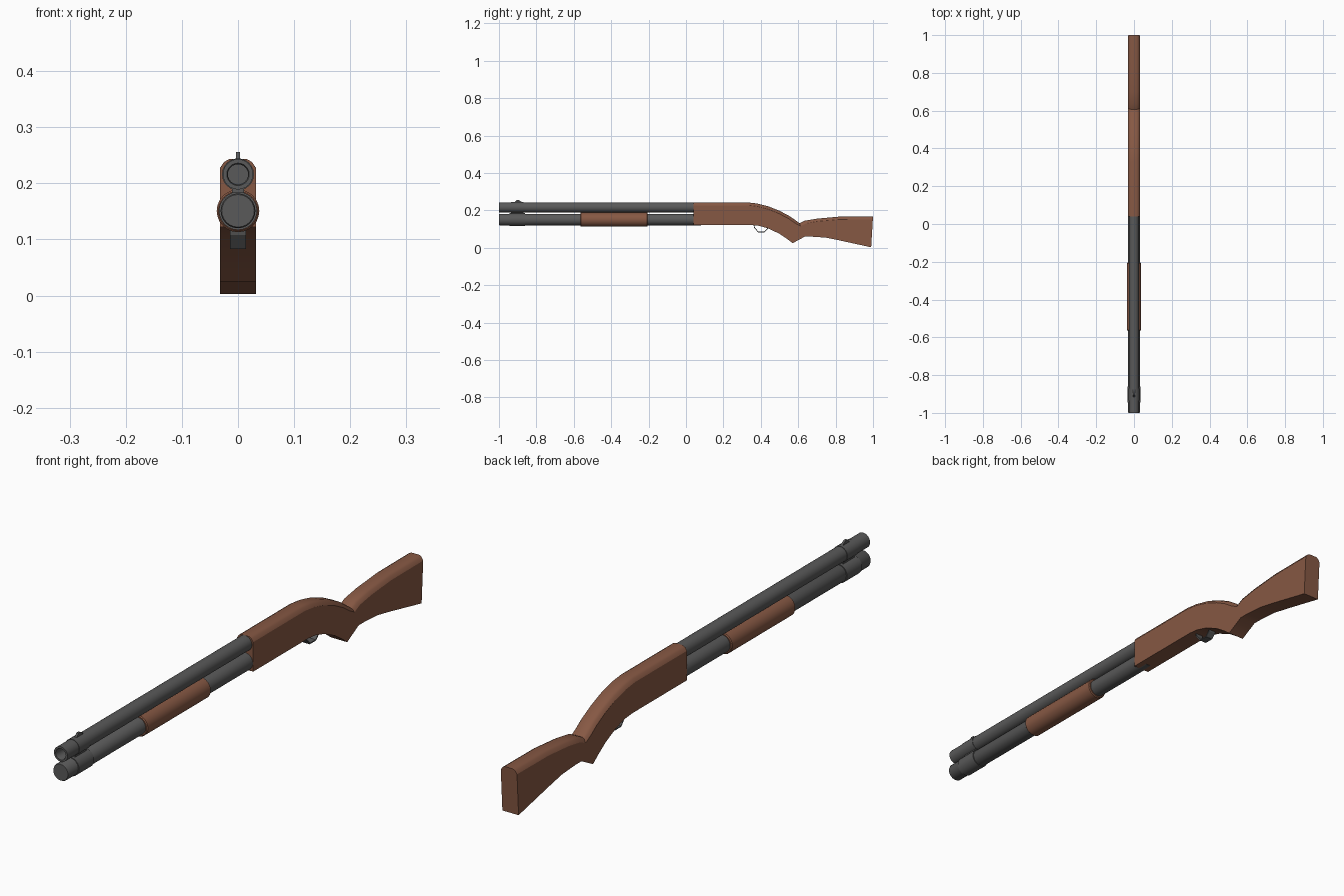
import bpy, bmesh, math
from mathutils import Vector

if "Cube" in bpy.data.objects:
    bpy.data.objects.remove(bpy.data.objects["Cube"])


def material(name, rgb):
    m = bpy.data.materials.new(name)
    m.diffuse_color = (*rgb, 1)
    m.use_nodes = True
    m.node_tree.nodes["Principled BSDF"].inputs["Base Color"].default_value = m.diffuse_color
    return m


WOOD = material("brown wood", (0.24, 0.098, 0.057))
METAL = material("dark grey metal", (0.1, 0.1, 0.1))


def make(name, verts, faces, mat, smooth=35):
    me = bpy.data.meshes.new(name)
    me.from_pydata(verts, [], faces)
    bm = bmesh.new()
    bm.from_mesh(me)
    bmesh.ops.recalc_face_normals(bm, faces=bm.faces)
    bm.to_mesh(me)
    bm.free()
    me.materials.append(mat)
    ob = bpy.data.objects.new(name, me)
    bpy.context.collection.objects.link(ob)
    if smooth:
        bpy.ops.object.select_all(action='DESELECT')
        ob.select_set(True)
        bpy.context.view_layer.objects.active = ob
        bpy.ops.object.shade_smooth_by_angle(angle=math.radians(smooth))
    return ob


def lathe(name, z, rings, mat, n=24):
    """Turned solid along y from (y, radius) rings, capped at both ends."""
    verts = [(r * math.sin(2 * math.pi * i / n), y, z + r * math.cos(2 * math.pi * i / n))
             for y, r in rings for i in range(n)]
    faces = [(k * n + i, k * n + (i + 1) % n, (k + 1) * n + (i + 1) % n, (k + 1) * n + i)
             for k in range(len(rings) - 1) for i in range(n)]
    faces += [tuple(range(n)), tuple(range((len(rings) - 1) * n, len(rings) * n))]
    return make(name, verts, faces, mat)


def extrude_x(name, profile, half, mat):
    """Side profile (y, z) extruded symmetrically across x."""
    n = len(profile)
    verts = [(x, y, z) for x in (-half, half) for y, z in profile]
    faces = [(i, (i + 1) % n, n + (i + 1) % n, n + i) for i in range(n)]
    faces += [tuple(range(n)), tuple(range(n, 2 * n))]
    return make(name, verts, faces, mat, 0)


BARREL_Z, TUBE_Z = 0.216, 0.151

# barrel with bored muzzle, and magazine tube under it
lathe("barrel", BARREL_Z, [(-0.93, 0.018), (-0.994, 0.018), (-1.0, 0.02), (-1.0, 0.027), (0.08, 0.027)], METAL)
lathe("magazine_tube", TUBE_Z, [(-1.0, 0.029), (-0.996, 0.031), (0.08, 0.031)], METAL)

# clamp that ties the two tubes together
lathe("tube_clamp", TUBE_Z, [(-0.945, 0.034), (-0.86, 0.034)], METAL)
lathe("barrel_clamp", BARREL_Z, [(-0.935, 0.0285), (-0.87, 0.0285)], METAL)
extrude_x("clamp_web", [(-0.935, 0.17), (-0.87, 0.17), (-0.87, 0.2), (-0.935, 0.2)], 0.011, METAL)

# front sight
extrude_x("front_sight", [(-0.92, 0.24), (-0.905, 0.256), (-0.895, 0.256), (-0.87, 0.24)], 0.004, METAL)

# pump grip sleeve
lathe("pump_grip", TUBE_Z, [(-0.565, 0.035), (-0.562, 0.038), (-0.208, 0.038), (-0.205, 0.035)], WOOD)

# receiver and stock: (top y, top z, bottom y, bottom z) stations
stations = [
    (0.04, 0.243, 0.04, 0.122), (0.33, 0.243, 0.35, 0.122), (0.38, 0.237, 0.39, 0.118),
    (0.44, 0.222, 0.44, 0.104), (0.5, 0.198, 0.5, 0.075), (0.55, 0.172, 0.54, 0.048),
    (0.585, 0.148, 0.57, 0.025), (0.607, 0.131, 0.635, 0.06), (0.635, 0.145, 0.67, 0.06),
    (0.7, 0.156, 0.745, 0.055), (0.82, 0.167, 0.82, 0.04), (1.0, 0.168, 0.99, 0.003)]
W = 0.032
verts, faces = [], []
for ty, tz, by, bz in stations:
    top, bot = Vector((0, ty, tz)), Vector((0, by, bz))
    d = (bot - top).normalized()
    for x, p in ((-W, bot), (-W, top + d * 0.016), (-0.025, top + d * 0.005), (-0.016, top),
                 (0.016, top), (0.025, top + d * 0.005), (W, top + d * 0.016), (W, bot)):
        verts.append((x, p.y, p.z))
n = 8
for k in range(len(stations) - 1):
    for i in range(n):
        j = (i + 1) % n
        faces.append((k * n + i, k * n + j, (k + 1) * n + j, (k + 1) * n + i))
faces += [tuple(range(n)), tuple(range(len(verts) - n, len(verts)))]
make("stock", verts, faces, WOOD, 30)

# trigger guard: thin bent strap
outer = [(0.36, 0.125), (0.364, 0.108), (0.385, 0.083), (0.42, 0.083), (0.437, 0.1), (0.44, 0.115)]
inner = [(0.436, 0.115), (0.433, 0.102), (0.418, 0.087), (0.387, 0.087), (0.368, 0.109), (0.364, 0.125)]
extrude_x("trigger_guard", outer + inner, 0.014, METAL)
